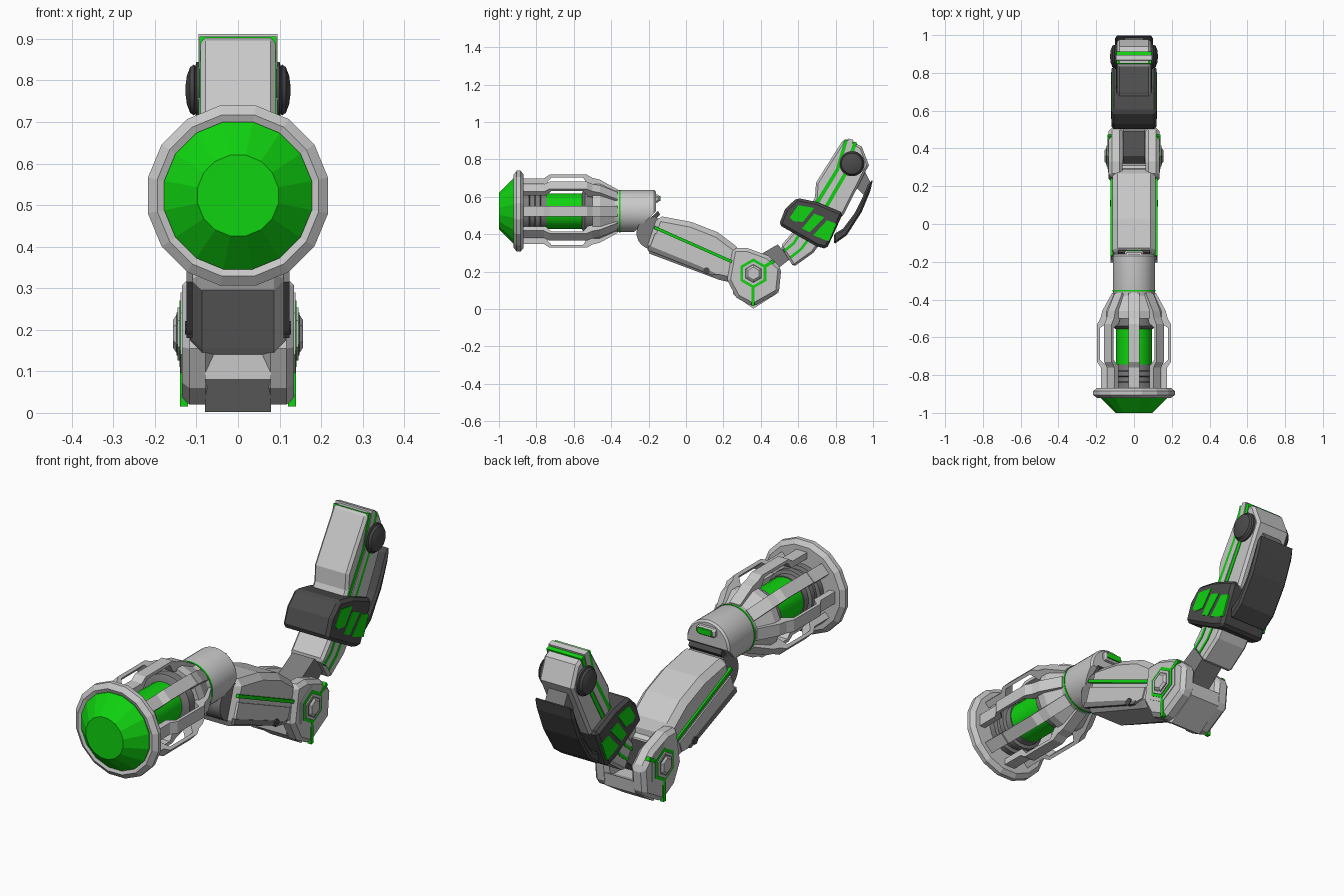
import bpy, bmesh, math
from mathutils import Matrix, Vector

if "Cube" in bpy.data.objects:
    bpy.data.objects.remove(bpy.data.objects["Cube"])

def material(name, r, g, b):
    m = bpy.data.materials.new(name)
    m.diffuse_color = (r, g, b, 1)
    m.use_nodes = True
    m.node_tree.nodes["Principled BSDF"].inputs["Base Color"].default_value = m.diffuse_color
    return m

LIGHT = material("light grey", .58, .58, .58)
MID = material("mid grey", .2, .2, .2)
DARK = material("dark grey", .07, .07, .07)
GREEN = material("bright green", .005, .65, .005)
HEAD_Z = .523

def finish(name, bm, mat, mirror=False, bevel=0, smooth=False):
    bmesh.ops.recalc_face_normals(bm, faces=bm.faces)
    me = bpy.data.meshes.new(name)
    bm.to_mesh(me)
    bm.free()
    me.materials.append(mat)
    ob = bpy.data.objects.new(name, me)
    bpy.context.collection.objects.link(ob)
    if bevel:
        b = ob.modifiers.new("Bevel", 'BEVEL')
        b.width, b.segments, b.limit_method = bevel, 1, 'ANGLE'
        b.angle_limit = math.radians(50)
    if mirror:
        ob.modifiers.new("Mirror", 'MIRROR')
    if smooth:
        bpy.ops.object.select_all(action='DESELECT')
        ob.select_set(True)
        bpy.context.view_layer.objects.active = ob
        bpy.ops.object.shade_smooth_by_angle(angle=math.radians(32))
    return ob

def prism(name, pts, x0, x1, mat, mirror=False, bevel=0, matrix=None):
    """Side profile (y, z) extruded from x0 to x1."""
    bm = bmesh.new()
    f = bm.faces.new([bm.verts.new((x0, y, z)) for y, z in pts])
    ext = bmesh.ops.extrude_face_region(bm, geom=[f])
    vs = [v for v in ext["geom"] if isinstance(v, bmesh.types.BMVert)]
    bmesh.ops.translate(bm, verts=vs, vec=(x1 - x0, 0, 0))
    if matrix:
        bm.transform(matrix)
    return finish(name, bm, mat, mirror, bevel)

def lathe_bm(prof, n, axis, c, turn=.5):
    """Revolve (radius, distance) points about the x or y axis through c."""
    bm = bmesh.new()
    rings = []
    for r, t in prof:
        ring = []
        for i in range(n):
            a = 2 * math.pi * (i + turn) / n
            p, q = r * math.cos(a), r * math.sin(a)
            co = (p, t, q) if axis == 'y' else (t, p, q)
            ring.append(bm.verts.new(Vector(co) + Vector(c)))
        rings.append(ring)
    for a, b in zip(rings, rings[1:]):
        for i in range(n):
            j = (i + 1) % n
            bm.faces.new((a[i], a[j], b[j], b[i]))
    bm.faces.new(rings[0])
    bm.faces.new(rings[-1])
    return bm

def head(name, prof, mat, n=16, smooth=False):
    return finish(name, lathe_bm(prof, n, 'y', (0, 0, HEAD_Z)), mat, smooth=smooth)

def ribbon(name, pts, w, x0, x1, mat, mirror=False):
    """Constant-width band following a (y, z) path."""
    P = [Vector(p) for p in pts]
    left, right = [], []
    for i, p in enumerate(P):
        d = (P[min(i + 1, len(P) - 1)] - P[max(i - 1, 0)]).normalized()
        nrm = Vector((-d.y, d.x)) * w / 2
        left.append(p + nrm)
        right.append(p - nrm)
    return prism(name, [tuple(p) for p in left + right[::-1]], x0, x1, mat, mirror)

# Lamp head: lens, rim and core
head("lens", [(.099, -1), (.181, -.92), (.181, -.9)], GREEN)
head("lens_rim", [(.18, -.915), (.198, -.922), (.221, -.905), (.221, -.885), (.2, -.868), (.1, -.868)], LIGHT)
head("core_bands", [(.115, -.87), (.115, -.84), (.1, -.835), (.1, -.81), (.115, -.805),
                    (.115, -.78), (.1, -.775), (.1, -.745)], MID, 24, True)
head("core_tube", [(.095, -.75), (.095, -.55)], GREEN, 24, True)
head("core_base", [(.1, -.555), (.125, -.54), (.125, -.48)], MID, 24, True)
head("collar", [(.148, -.5), (.148, -.46), (.105, -.36)], LIGHT)

# Cage of eight bowed bars around the core
bar = [(-.88, .175), (-.76, .175), (-.73, .195), (-.53, .195), (-.5, .178), (-.46, .168), (-.365, .116),
       (-.365, .09), (-.46, .12), (-.525, .14), (-.55, .18), (-.72, .18), (-.75, .145), (-.88, .145)]
for i in range(8):
    m = Matrix.Translation((0, 0, HEAD_Z)) @ Matrix.Rotation(i * math.pi / 4, 4, 'Y')
    prism(f"cage_bar_{i + 1}", bar, -.028, .028, LIGHT, matrix=m)

# Neck: cylinder with the lower back sliced off
bm = lathe_bm([(.11, -.385), (.113, -.37), (.113, -.17), (.105, -.16)], 32, 'y', (0, 0, HEAD_Z))
cut = bmesh.ops.bisect_plane(bm, geom=bm.verts[:] + bm.edges[:] + bm.faces[:],
                             plane_co=(0, -.28, .41), plane_no=(0, .68, -.73), clear_outer=True)
bmesh.ops.holes_fill(bm, edges=[e for e in bm.edges if e.is_boundary])
finish("neck", bm, LIGHT, smooth=True)
head("neck_ring", [(.115, -.358), (.115, -.349)], GREEN, 32, True)
prism("neck_port", [(-.17, .615), (-.14, .61), (-.14, .572), (-.17, .565)], -.05, .05, LIGHT, bevel=.01)
prism("neck_port_light", [(-.15, .605), (-.137, .605), (-.137, .578), (-.15, .578)], -.036, .036, GREEN)

# Shoulder joint
finish("shoulder", lathe_bm([(.085, -.09), (.085, .09)], 20, 'x', (0, -.18, .405)), MID, smooth=True)
prism("shoulder_fin", [(-.255, .425), (-.15, .525), (-.138, .505), (-.23, .405)], -.085, .085, DARK)

# Upper arm
prism("upper_arm", [(-.155, .5), (.03, .465), (.17, .41), (.29, .32), (.3, .13), (.18, .155), (-.22, .305)],
      -.115, .115, LIGHT, bevel=.028)
prism("arm_lower_panel", [(-.165, .405), (.22, .235), (.2, .185), (.15, .185), (-.195, .325)],
      .11, .121, LIGHT, True)
prism("arm_edge_panel", [(-.2, .34), (.06, .235), (.16, .19), (.14, .18), (-.205, .315)],
      .11, .124, MID, True)
ribbon("arm_light_strip", [(-.17, .437), (.285, .235)], .016, .11, .124, GREEN, True)
finish("arm_knob", lathe_bm([(.018, .11), (.018, .128)], 8, 'x', (0, .11, .205)), DARK, True)

# Elbow: two fork cheeks, lower block and hexagonal hubs
cheek = [(.25, .325), (.33, .325), (.44, .285), (.51, .22), (.497, .09), (.36, .012), (.27, .06), (.22, .155)]
prism("elbow_cheek", cheek, .06, .135, LIGHT, True, .018)
prism("elbow_block", [(.25, .3), (.31, .25), (.34, .13), (.45, .13), (.502, .15), (.495, .088), (.36, .002), (.25, .08)],
      -.08, .08, LIGHT)
for nm, r, x, mt in (("hub_plate", .1, .138, LIGHT), ("hub_light", .08, .141, GREEN),
                     ("hub_ring", .064, .146, LIGHT), ("hub_groove", .052, .148, MID)):
    finish(nm, lathe_bm([(r, .12), (r, x)], 6, 'x', (0, .36, .19)), mt, True)
finish("hub_bolt", lathe_bm([(.046, .12), (.046, .148), (.034, .156)], 6, 'x', (0, .36, .19)), LIGHT, True)
ribbon("hub_strip_down", [(.358, .115), (.358, .015)], .018, .12, .139, GREEN, True)
ribbon("hub_strip_up", [(.425, .23), (.47, .257)], .018, .12, .139, GREEN, True)

# Dark link between elbow and forearm
prism("elbow_link", [(.31, .2), (.36, .27), (.49, .345), (.56, .27), (.47, .2), (.4, .14)], -.058, .058, MID)

# Lower forearm with light strips
prism("lower_forearm", [(.505, .335), (.62, .47), (.74, .38), (.68, .3), (.575, .225)], -.085, .085, LIGHT, bevel=.012)
ribbon("lower_strip_front", [(.525, .31), (.575, .35), (.62, .42)], .014, -.088, .088, GREEN)
ribbon("lower_strip_back", [(.558, .275), (.615, .32), (.66, .38)], .014, -.088, .088, GREEN)

# Cuff with slanted green windows
prism("cuff", [(.593, .594), (.7, .572), (.84, .513), (.752, .32), (.7, .335), (.497, .45), (.53, .535)],
      -.12, .12, DARK, bevel=.014)
windows = [[(.555, .49), (.6, .555), (.685, .54), (.625, .465), (.575, .47)],
           [(.62, .43), (.685, .51), (.74, .49), (.66, .41)],
           [(.68, .395), (.755, .475), (.805, .455), (.765, .36)]]
for i, w in enumerate(windows):
    prism(f"cuff_window_{i + 1}", w, .115, .123, GREEN, True)

# Upper forearm with light strips that wrap over the tip
prism("upper_forearm", [(.65, .52), (.69, .6), (.695, .675), (.745, .755), (.84, .905), (.87, .905), (.94, .868),
                        (.978, .77), (.84, .5), (.74, .43)], -.09, .09, LIGHT, bevel=.012)
ribbon("upper_strip_front", [(.69, .55), (.81, .745), (.858, .903)], .02, -.0925, .0925, GREEN)
ribbon("upper_strip_back", [(.74, .53), (.85, .72), (.905, .893)], .02, -.0925, .0925, GREEN)
ribbon("upper_side_rail", [(.715, .54), (.83, .733), (.882, .908)], .028, -.095, .095, LIGHT)

# Domed wrist discs
finish("wrist_disc", lathe_bm([(.055, .08), (.068, .09), (.068, .1), (.058, .103), (.062, .106), (.056, .115),
                               (.035, .123), (.012, .126)], 20, 'x', (0, .887, .777)), DARK, True, smooth=True)

# Curved guard plate behind the forearm
prism("guard_plate", [(.79, .345), (.86, .395), (.94, .52), (.985, .63), (1, .695), (.975, .67),
                      (.945, .6), (.9, .51), (.84, .43), (.79, .4)], -.1, .1, DARK, bevel=.01)
prism("guard_mount", [(.9, .66), (.95, .75), (.985, .68), (.95, .61)], -.05, .05, MID)
